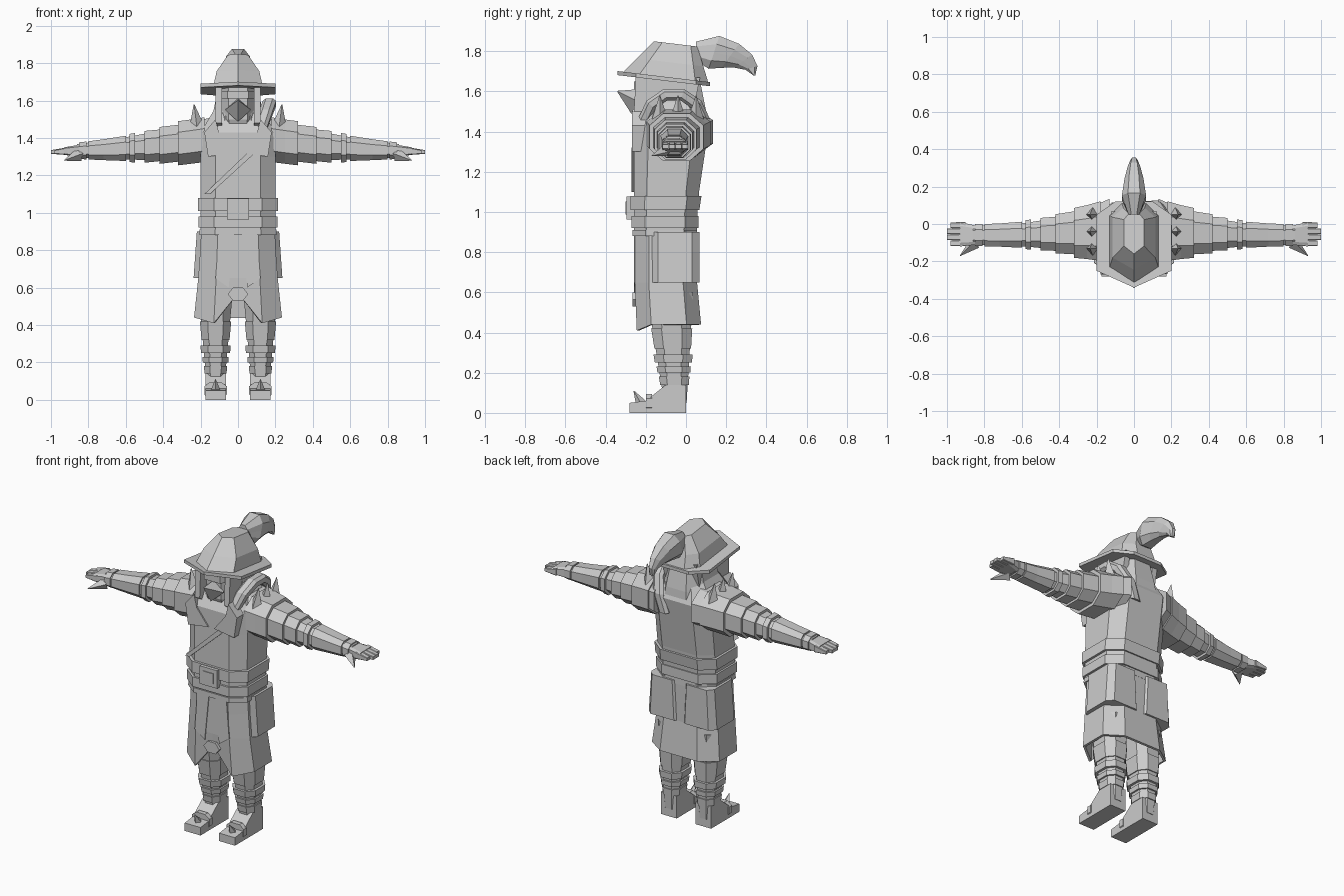
import bpy
import bmesh
from math import sin, cos, pi
from mathutils import Vector

cube = bpy.data.objects.get("Cube")
if cube:
    bpy.data.objects.remove(cube, do_unlink=True)

grey = bpy.data.materials.new("plain grey")
grey.use_nodes = True
grey.diffuse_color = (.6, .6, .6, 1)
shader = grey.node_tree.nodes["Principled BSDF"]
shader.inputs["Base Color"].default_value = grey.diffuse_color


def skin(name, rings, mirror=False, caps=True, shell=0):
    """Skin a row of rings with equal point counts."""
    bm = bmesh.new()
    rows = [[bm.verts.new(point) for point in ring] for ring in rings]
    for low, high in zip(rows, rows[1:]):
        for i in range(len(low)):
            bm.faces.new((low[i - 1], low[i], high[i], high[i - 1]))
    if caps:
        bm.faces.new(rows[0])
        bm.faces.new(rows[-1])
    bmesh.ops.recalc_face_normals(bm, faces=bm.faces)
    mesh = bpy.data.meshes.new(name)
    bm.to_mesh(mesh)
    bm.free()
    mesh.materials.append(grey)
    obj = bpy.data.objects.new(name, mesh)
    bpy.context.collection.objects.link(obj)
    if shell:
        obj.modifiers.new("Shell", 'SOLIDIFY').thickness = shell
    if mirror:
        obj.modifiers.new("Mirror", 'MIRROR').use_mirror_merge = False


def place(axis, along, a, b):
    return {'x': (along, a, b), 'y': (a, along, b), 'z': (a, b, along)}[axis]


def bevelled_square(k):
    """Unit square with cut corners and a point in the middle of each side."""
    side = [(0, -1), (k, -1), (1, -k)]
    points = []
    for turn in range(4):
        points += side
        side = [(-v, u) for u, v in side]
    return points


def loft(name, axis, rows, k=.5, **options):
    """Each row is position along the axis, centre and half size across."""
    skin(name, [[place(axis, along, a + u * half_a, b + v * half_b)
                 for u, v in bevelled_square(k)]
                for along, a, b, half_a, half_b in rows], **options)


def prism(name, axis, outline, start, end, mirror=False):
    skin(name, [[place(axis, along, a, b) for a, b in outline]
                for along in (start, end)], mirror)


def badge(name, y, z, width, height, sides):
    """Regular plate on the middle of the front."""
    angles = [2 * pi * (i + .5) / sides for i in range(sides)]
    prism(name, 'y', [(width * sin(a), z + height * cos(a)) for a in angles], y, y + .05)


def spike(name, base, tip, radius, mirror=False):
    """Four-sided spike from base to tip."""
    base, tip = Vector(base), Vector(tip)
    u = (tip - base).cross(Vector((0, 1, 0))).normalized()
    v = (tip - base).cross(u).normalized()
    corners = [u, v, -u, -v]
    skin(name, [[base + c * radius for c in corners],
                [tip + c * radius / 20 for c in corners]], mirror)


# Coat shape: wider towards the hem, deeper towards the shoulder blades
def coat_half_width(z):
    return .2 + .07 * max(0, .9 - z)


def coat_back(z):
    return .05 + .15 * max(0, z - 1) + .05 * max(0, .9 - z)


def shoulder_slope(z):
    return -.6 * max(0, z - 1.43)


def coat_piece(name, heights, grow=0):
    rows = []
    for z in heights:
        extra = grow + shoulder_slope(z)
        front, back = -.26, coat_back(z)
        rows.append((z, 0, (front + back) / 2, coat_half_width(z) + extra,
                     (back - front) / 2 + extra))
    loft(name, 'z', rows, k=.6)


# Torso, belt and waist wraps
coat_piece("torso", (.9, 1.1, 1.2, 1.3, 1.43, 1.5, 1.57))
coat_piece("belt", (1.01, 1.08), grow=.015)
coat_piece("sash", (.92, .98), grow=.012)
coat_piece("waist_wrap", (.88, .91), grow=.005)
badge("buckle", -.295, 1.02, .085, .08, 4)
badge("buckle_centre", -.3, 1.02, .05, .045, 4)
prism("chest_strap", 'y', [(-.18, 1.1), (-.15, 1.1), (.08, 1.31), (.05, 1.32)], -.27, -.1)
prism("lapel", 'y', [(.02, 1.32), (.16, 1.3), (.18, 1.43), (.12, 1.5), (.1, 1.42)],
      -.268, -.15, mirror=True)


# Coat skirt, its front hem rising to the middle
def hem_height(x, y):
    if y < -.2:
        return .57 if abs(x) < .02 else .41
    return .44


hem = []
for u, v in bevelled_square(.55):
    x, y = u * coat_half_width(.4), -.085 + v * .16
    hem.append((x, y, hem_height(x, y)))
rings = [hem]
for z in (.65, .8, .95):
    rings.append([(u * (coat_half_width(z) - .005), -.1 + v * .155, z)
                  for u, v in bevelled_square(.55)])
skin("coat_skirt", rings, caps=False, shell=.015)
loft("side_panel", 'z', [(z, .12, -.055, coat_half_width(z) - .1, .122)
                         for z in (.65, .8, .9)], k=.7, mirror=True)
prism("front_flap", 'y', [(.05, .6), (.12, .65), (.1, .9), (.02, .9)],
      -.26, -.24, mirror=True)
badge("front_ornament", -.265, .565, .055, .04, 6)


# Legs, leg wraps and boots
def leg_piece(name, heights, grow=0):
    loft(name, 'z', [(z, .12, -.05 - z / 20, .04 + .09 * z + grow, .05 + .11 * z + grow)
                     for z in heights], mirror=True)


leg_piece("leg", (.05, .15, .25, .36, .45, .6))
leg_piece("ankle_wrap", (.14, .18), grow=.006)
leg_piece("shin_wrap", (.2, .23), grow=.01)
leg_piece("calf_wrap", (.25, .29), grow=.015)
leg_piece("knee_guard", (.32, .42), grow=.006)
prism("boot", 'x', [(0, 0), (-.28, 0), (-.28, .05), (-.2, .06), (-.1, .14), (0, .14)],
      .065, .175, mirror=True)
loft("boot_strap", 'y', [(y, .12, .05, .06, .045) for y in (-.2, -.17)], mirror=True)
spike("boot_toe_spike", (.12, -.22, .04), (.12, -.26, .11), .03, mirror=True)


# Arms thin out from shoulder to wrist; armour plates flare at the outer edge
def arm_piece(name, stations, grow=0, flare=0):
    rows = []
    for x in stations:
        rest = 1 - x
        extra = grow + flare * (x - stations[0])
        rows.append((x, -.06 + .04 * rest ** 3, 1.33 + .09 * rest ** 2,
                     .05 + .18 * rest ** 3 + extra,
                     .025 + .07 * rest + .04 * rest ** 2 + extra))
    loft(name, 'x', rows, mirror=True)


arm_piece("arm", (.13, .25, .35, .47, .57, .7, .86))
arm_piece("pauldron_top", (.18, .25, .32), grow=.01, flare=.12)
arm_piece("pauldron_middle", (.3, .42), grow=.005, flare=.12)
arm_piece("pauldron_lower", (.4, .5), grow=.003, flare=.12)
arm_piece("elbow_cuff", (.55, .58), grow=.014)
arm_piece("bracer", (.6, .72, .8), grow=.008)
arm_piece("glove_cuff", (.81, .85), grow=.008)
for y in (-.13, -.04, .05):
    spike("shoulder_spike", (.22, y, 1.46), (.235, y, 1.58), .04, mirror=True)

# Hands with four fingers side by side
loft("palm", 'x', [(.84, -.06, 1.33, .05, .035), (.93, -.055, 1.33, .065, .02)],
     k=.7, mirror=True)
for finger, tip in enumerate((.98, 1, 1, .98)):
    y = -.102 + finger * .032
    loft("finger", 'x', [(.9, y, 1.33, .016, .022), (tip, y, 1.325, .015, .01)],
         k=.8, mirror=True)
spike("thumb", (.85, -.1, 1.31), (.93, -.17, 1.28), .035, mirror=True)

# Padded roll arching over the left shoulder
rings = []
for step in range(8):
    turn = -.3 + step / 7 * (pi + .6)
    rings.append([(.1 + .07 * sin(turn) + u * .036,
                   -.06 - (.16 + v * .03) * cos(turn),
                   1.4 + (.19 + v * .03) * sin(turn)) for u, v in bevelled_square(.5)])
skin("shoulder_roll", rings)

# Head, hood, face guard and beaked mask
loft("head", 'z', [(1.4, 0, -.09, .07, .11), (1.5, 0, -.09, .1, .15), (1.7, 0, -.09, .1, .15)])
loft("hood", 'z', [(1.4, 0, -.07, .16, .18), (1.5, 0, -.06, .14, .16), (1.65, 0, -.06, .11, .13)])
loft("brow_band", 'z', [(z, 0, -.1, .11, .16) for z in (1.61, 1.65)])
prism("cheek_guard", 'x', [(-.26, 1.48), (-.2, 1.44), (.03, 1.47), (.07, 1.67), (-.25, 1.67)],
      .085, .12, mirror=True)
spike("mask_beak", (0, -.24, 1.55), (0, -.34, 1.6), .07)


# Hat: one outline gives the tilted brim and the narrowing, ridged crown
def hat_ring(width, length, lift):
    half = []
    for x, y in [(0, -.34), (.2, -.25), (.2, .05), (.1, .12)]:
        y *= length
        half.append((x * width, y, 1.64 - .12 * y + lift))
    return half + [(-x, y, z) for x, y, z in reversed(half[1:])]


skin("hat_brim", [hat_ring(1, 1, lift) for lift in (0, .02)])
skin("hat_crown", [hat_ring(.67 - .4 * t * t, .97 - .5 * t, .19 * t) for t in (0, .5, 1)])

# Plume sweeping back and down to a point
rings = []
for step in range(6):
    turn = step / 5 * pi / 2
    swell = min(1, .5 + 2 * turn) * cos(turn)
    width, depth = .015 + .055 * swell ** 2, .005 + .085 * swell
    rings.append([(u * width, .05 + .29 * sin(turn) + v * depth * sin(turn),
                   1.68 + .12 * cos(turn) + v * depth * cos(turn))
                  for u, v in bevelled_square(.5)])
skin("plume", rings)
